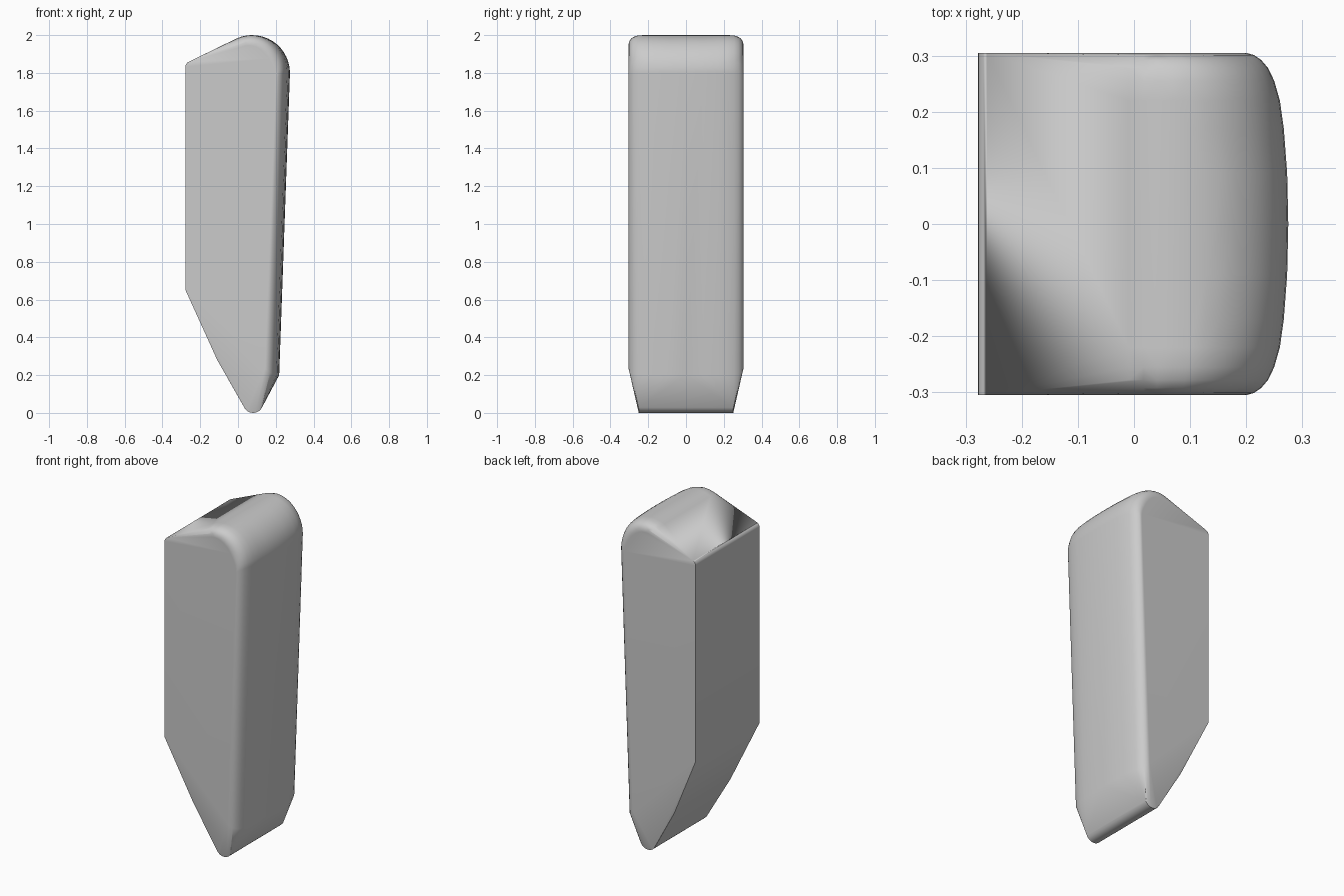
import bpy, bmesh
from math import sin, cos, radians

cube = bpy.data.objects.get("Cube")
if cube:
    bpy.data.objects.remove(cube, do_unlink=True)

grey = bpy.data.materials.new("plain grey")
grey.use_nodes = True
colour = (0.6, 0.6, 0.6, 1)
grey.diffuse_color = colour
grey.node_tree.nodes["Principled BSDF"].inputs["Base Color"].default_value = colour


def arc(cx, cz, rx, rz, start, end, steps):
    """Points (x, z) on an elliptical arc, angles in degrees."""
    angles = [radians(start + (end - start) * i / steps) for i in range(steps + 1)]
    return [(cx + rx * cos(a), cz + rz * sin(a)) for a in angles]


# Rounded shoulder and lower rim of the domed side, inset towards the flat ends
crown = arc(0.075, 1.8, 0.2, 0.2, 0, 115, 14)
rim = (0.218, 0.2)
# Half width, sideways inset, height inset
stations = [(0, 0, 0), (0.09, 0.002, 0), (0.17, 0.008, 0), (0.22, 0.015, 0),
            (0.255, 0.025, 0.002), (0.278, 0.036, 0.01), (0.292, 0.048, 0.02),
            (0.301, 0.061, 0.035), (0.305, 0.075, 0.055)]

points = []
for side in (-1, 1):
    for y, dx, dz in stations:
        for x, z in crown:
            across = max(0, min(1, (x - 0.02) / 0.255))
            points.append((x - dx * across, side * y, z - dz * min(1, (z - 1.7) / 0.2)))
        points.append((rim[0] - dx, side * y, rim[1] + dz * 0.7))
    # Sharp flat back with a softened top corner
    for x, z in arc(-0.25, 1.833, 0.028, 0.028, 115, 180, 4) + [(-0.278, 0.65)]:
        points.append((x, side * 0.305, z))
    # Tapered foot with a rounded tip
    points.append((-0.11, side * 0.268, 0.28))
    for x, z in arc(0.08, 0.05, 0.052, 0.05, 205, 335, 10):
        points.append((x, side * 0.25, z))

# The solid is the convex skin around these outlines
bm = bmesh.new()
for p in points:
    bm.verts.new(p)
hull = bmesh.ops.convex_hull(bm, input=bm.verts[:])
loose = {v for v in hull["geom_interior"] + hull["geom_unused"]
         if isinstance(v, bmesh.types.BMVert) and not v.link_faces}
bmesh.ops.delete(bm, geom=list(loose), context="VERTS")
bmesh.ops.dissolve_limit(bm, angle_limit=radians(0.5), verts=bm.verts[:], edges=bm.edges[:])
bmesh.ops.recalc_face_normals(bm, faces=bm.faces[:])
mesh = bpy.data.meshes.new("wedge_block")
bm.to_mesh(mesh)
bm.free()

block = bpy.data.objects.new("wedge_block", mesh)
bpy.context.collection.objects.link(block)
mesh.materials.append(grey)
bpy.ops.object.select_all(action="DESELECT")
block.select_set(True)
bpy.context.view_layer.objects.active = block
bpy.ops.object.shade_smooth_by_angle(angle=radians(25))
weighted = block.modifiers.new("even shading", "WEIGHTED_NORMAL")
weighted.keep_sharp = True
